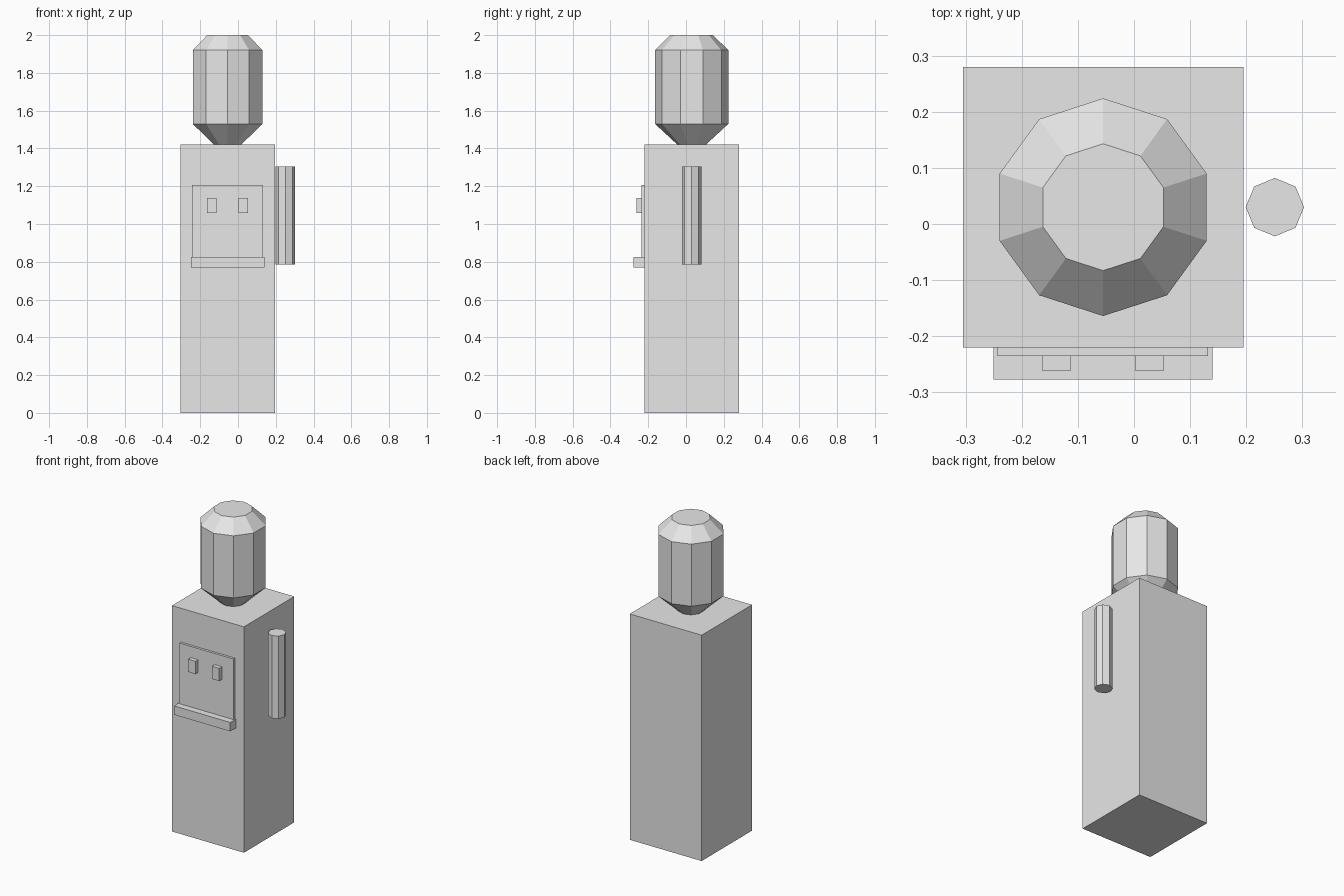
import bpy
import bmesh
from math import cos, sin, pi

default_cube = bpy.data.objects.get("Cube")
if default_cube:
    bpy.data.objects.remove(default_cube, do_unlink=True)

# One plain grey for every part
grey = bpy.data.materials.new("light grey")
grey.use_nodes = True
grey.diffuse_color = (0.8, 0.8, 0.8, 1)
grey.node_tree.nodes["Principled BSDF"].inputs["Base Color"].default_value = (0.8, 0.8, 0.8, 1)


def finish(name, bm):
    bmesh.ops.recalc_face_normals(bm, faces=bm.faces)
    mesh = bpy.data.meshes.new(name)
    bm.to_mesh(mesh)
    bm.free()
    mesh.materials.append(grey)
    obj = bpy.data.objects.new(name, mesh)
    bpy.context.collection.objects.link(obj)
    return obj


def box(name, x, y, z):
    """Box from (min, max) spans on each axis."""
    bm = bmesh.new()
    bmesh.ops.create_cube(bm, size=1)
    for v in bm.verts:
        v.co = [(lo + hi) / 2 + c * (hi - lo) for c, (lo, hi) in zip(v.co, (x, y, z))]
    return finish(name, bm)


def lathe(name, centre, profile, sides):
    """Capped faceted solid from (radius, height) rings, a corner facing the back."""
    bm = bmesh.new()
    angles = [pi / 2 + 2 * pi * i / sides for i in range(sides)]
    rings = [[bm.verts.new((centre[0] + r * cos(a), centre[1] + r * sin(a), z))
              for a in angles] for r, z in profile]
    for low, high in zip(rings, rings[1:]):
        for i in range(sides):
            j = (i + 1) % sides
            bm.faces.new((low[i], low[j], high[j], high[i]))
    bm.faces.new(rings[0][::-1])
    bm.faces.new(rings[-1])
    return finish(name, bm)


# Cabinet
box("cabinet", (-0.305, 0.195), (-0.22, 0.28), (0, 1.42))

# Water bottle, neck down on the cabinet
lathe("water_bottle", (-0.055, 0.03),
      [(0.07, 1.415), (0.194, 1.53), (0.194, 1.92), (0.113, 2.0)], 10)

# Cup holder beside the cabinet
lathe("cup_holder", (0.251, 0.03), [(0.052, 0.785), (0.052, 1.305)], 8)

# Dispenser panel, drip tray and two taps on the front
box("front_panel", (-0.243, 0.132), (-0.235, -0.22), (0.77, 1.207))
box("drip_tray", (-0.25, 0.14), (-0.277, -0.22), (0.77, 0.826))
for name, x in (("right_tap", -0.138), ("left_tap", 0.028)):
    box(name, (x - 0.025, x + 0.025), (-0.262, -0.235), (1.057, 1.137))
